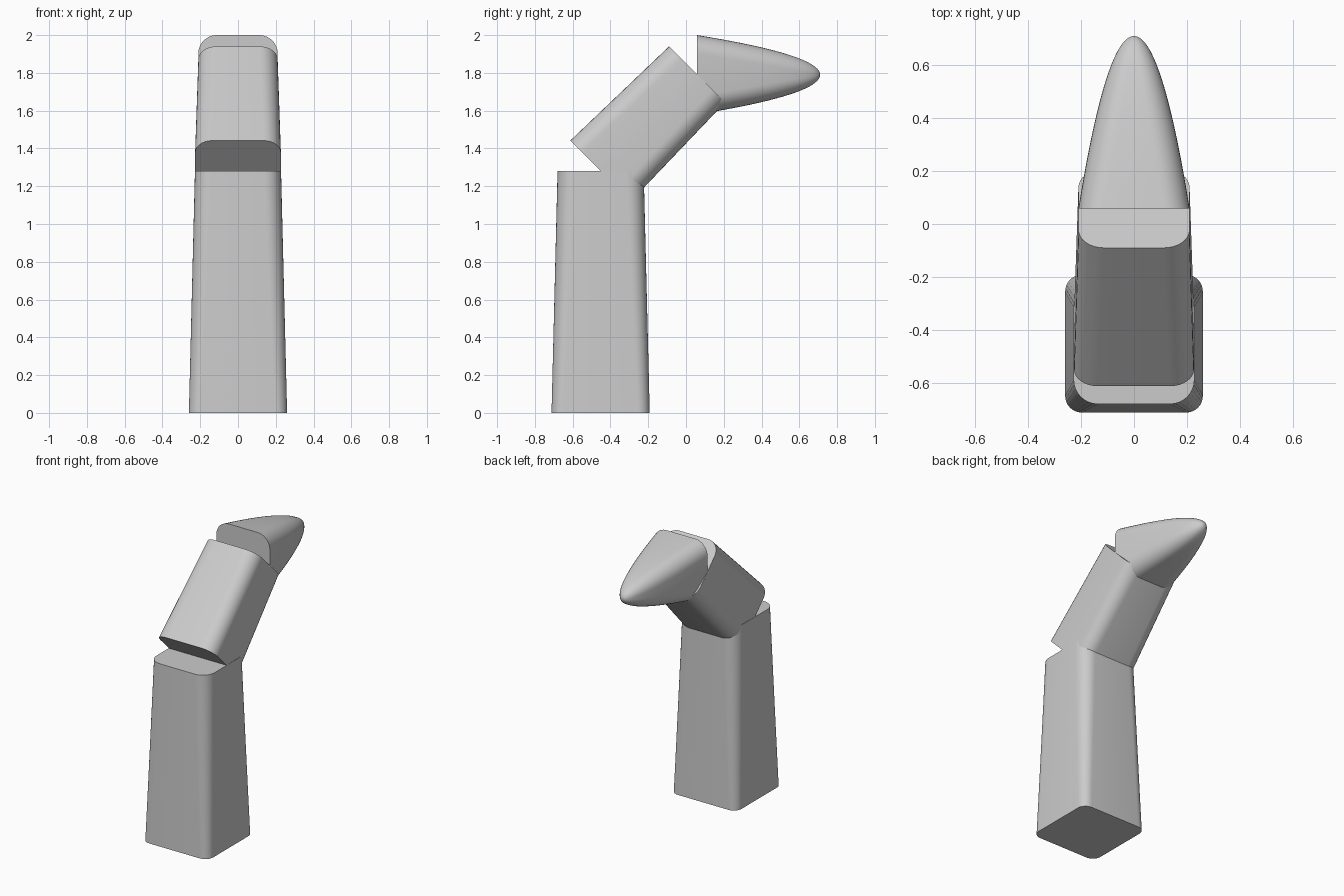
import bpy, bmesh, math
from mathutils import Vector, Matrix

if "Cube" in bpy.data.objects:
    bpy.data.objects.remove(bpy.data.objects["Cube"])

SEG = 8  # steps per rounded corner


def ring(half, ratio):
    # rounded square cross-section with corner radius = ratio * half
    r = half * ratio
    pts = []
    for q, (sx, sy) in enumerate([(1, 1), (-1, 1), (-1, -1), (1, -1)]):
        for i in range(SEG + 1):
            a = math.pi / 2 * (q + i / SEG)
            pts.append((sx * (half - r) + r * math.cos(a),
                        sy * (half - r) + r * math.sin(a)))
    return pts


def loft(name, start, bend, sections, tip=None):
    # sections: (distance along axis, half width, corner ratio)
    bm = bmesh.new()
    rings = [[bm.verts.new((x, y, d)) for x, y in ring(h, k)]
             for d, h, k in sections]
    n = len(rings[0])
    for a, b in zip(rings, rings[1:]):
        for i in range(n):
            j = (i + 1) % n
            bm.faces.new((a[i], a[j], b[j], b[i]))
    bm.faces.new(rings[0][::-1])
    if tip is None:
        bm.faces.new(rings[-1])
    else:
        p = bm.verts.new((0, 0, tip))
        for i in range(n):
            bm.faces.new((rings[-1][i], rings[-1][(i + 1) % n], p))
    # lean the axis from +z toward +y
    bm.transform(Matrix.Translation(Vector(start)) @
                 Matrix.Rotation(-math.radians(bend), 4, 'X'))
    bmesh.ops.recalc_face_normals(bm, faces=bm.faces[:])
    me = bpy.data.meshes.new(name)
    bm.to_mesh(me)
    bm.free()
    ob = bpy.data.objects.new(name, me)
    bpy.context.collection.objects.link(ob)
    bpy.ops.object.select_all(action='DESELECT')
    ob.select_set(True)
    bpy.context.view_layer.objects.active = ob
    bpy.ops.object.shade_smooth_by_angle(angle=math.radians(35))
    return ob


# lower segment: upright, slightly tapered
loft("lower_segment", (0, -0.452, 0), 0,
     [(1.281 * t / 6, 0.26 - 0.032 * t / 6, 0.24 + 0.16 * t / 6) for t in range(7)])

# middle segment: leaning 45 degrees
loft("middle_segment", (0, -0.452, 1.281), 45,
     [(0.722 * t / 4, 0.227 - 0.017 * t / 4, 0.4 + 0.06 * t / 4) for t in range(5)])

# end segment: horizontal, parabolic taper to a round tip
L, N = 0.652, 20
loft("tip_segment", (0, 0.058, 1.79), 90,
     [(L * (1 - (1 - u) ** 2), 0.21 * (1 - u), 0.46 + 0.54 * u)
      for u in (i / N for i in range(N))], tip=L)
